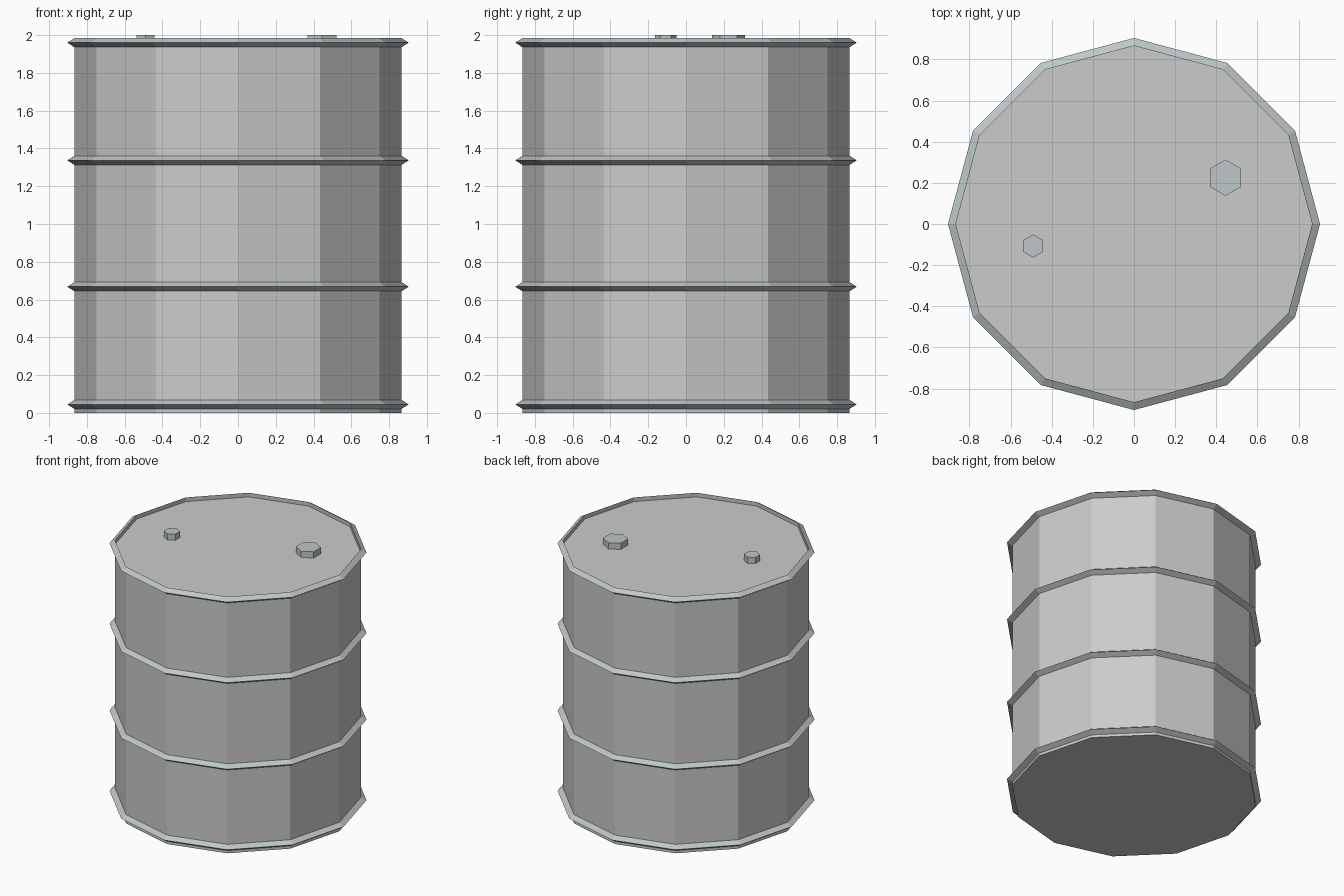
import bpy, bmesh
from math import cos, sin, tau

if "Cube" in bpy.data.objects:
    bpy.data.objects.remove(bpy.data.objects["Cube"])

SIDES = 12
RADIUS = 0.866

steel = bpy.data.materials.new("blue_grey_steel")
steel.diffuse_color = (0.52, 0.57, 0.58, 1)
steel.use_nodes = True
steel.node_tree.nodes["Principled BSDF"].inputs["Base Color"].default_value = steel.diffuse_color


def finish(name, bm, mat=None):
    bmesh.ops.recalc_face_normals(bm, faces=bm.faces)
    mesh = bpy.data.meshes.new(name)
    bm.to_mesh(mesh)
    bm.free()
    obj = bpy.data.objects.new(name, mesh)
    bpy.context.collection.objects.link(obj)
    if mat:
        mesh.materials.append(mat)
    return obj


def prism(name, sides, r, z0, z1, x=0, y=0, mat=None):
    # upright prism with a corner on the y axis
    bm = bmesh.new()
    ring = [bm.verts.new((x + r * sin(tau * i / sides), y + r * cos(tau * i / sides), z0))
            for i in range(sides)]
    base = bm.faces.new(ring)
    top = bmesh.ops.extrude_face_region(bm, geom=[base], use_keep_orig=True)["geom"]
    bmesh.ops.translate(bm, vec=(0, 0, z1 - z0),
                        verts=[g for g in top if isinstance(g, bmesh.types.BMVert)])
    return finish(name, bm, mat)


def hoop(name, z):
    # triangular section swept around the drum
    profile = [(RADIUS, z - 0.024), (0.904, z), (RADIUS, z + 0.024)]
    bm = bmesh.new()
    rings = [[bm.verts.new((r * sin(tau * i / SIDES), r * cos(tau * i / SIDES), h))
              for r, h in profile] for i in range(SIDES)]
    for i in range(SIDES):
        a, b = rings[i], rings[(i + 1) % SIDES]
        for j in range(3):
            k = (j + 1) % 3
            bm.faces.new((a[j], a[k], b[k], b[j]))
    return finish(name, bm, steel)


# Drum body with its lid just below the top rim
prism("drum_body", SIDES, RADIUS, 0, 1.952)

# Bottom rim, two rolling hoops, top rim
for name, z in (("bottom_rim", 0.045), ("lower_hoop", 0.668),
                ("upper_hoop", 1.337), ("top_rim", 1.96)):
    hoop(name, z)

# Hexagonal plugs in the lid
prism("large_plug", 6, 0.088, 1.94, 2.0, 0.445, 0.225, steel)
prism("small_plug", 6, 0.056, 1.94, 2.0, -0.49, -0.107, steel)
